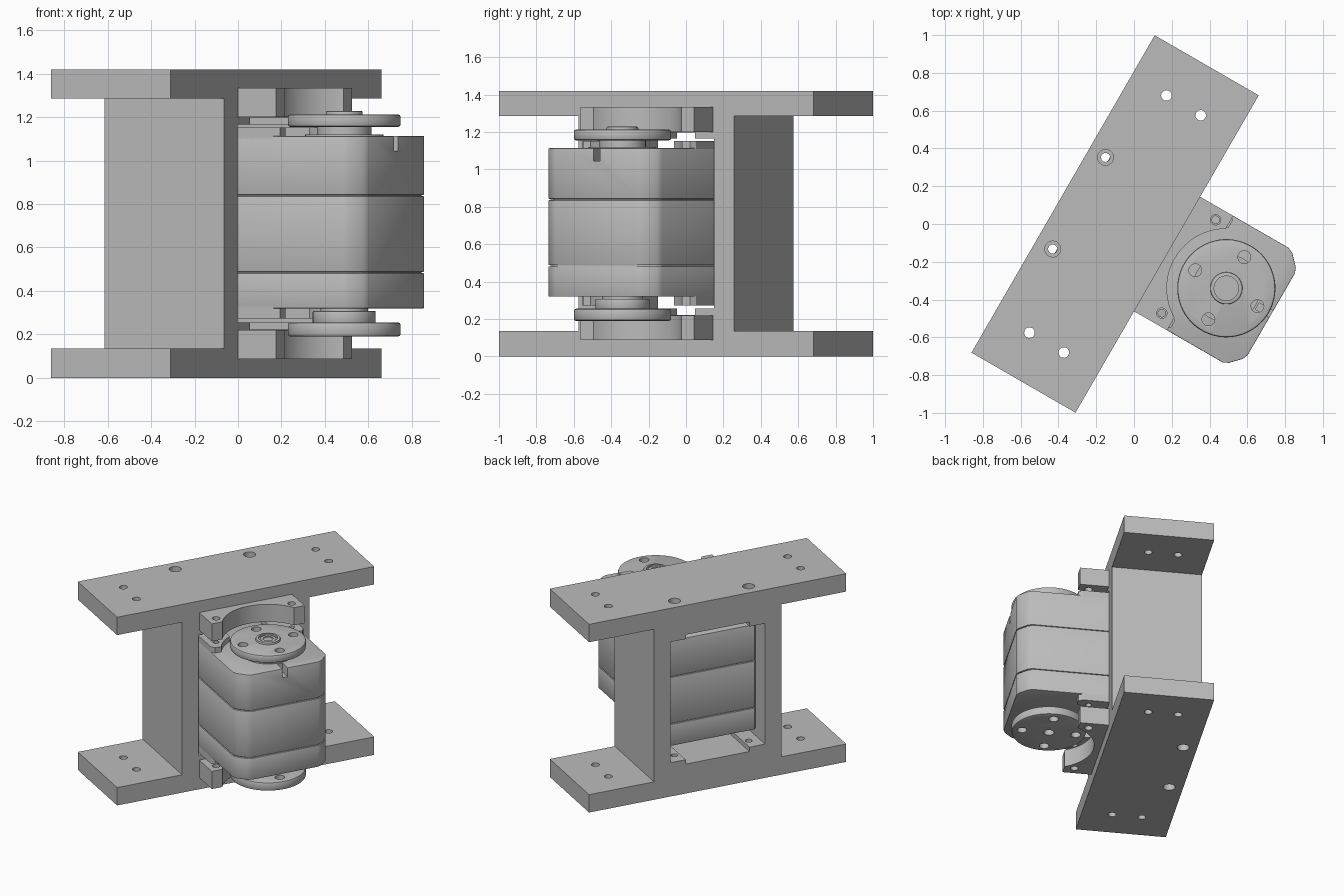
import bpy, bmesh, math
from mathutils import Matrix

cube = bpy.data.objects.get("Cube")
if cube:
    bpy.data.objects.remove(cube, do_unlink=True)

# One plain grey for the whole assembly
grey = bpy.data.materials.new("plain grey")
grey.use_nodes = True
colour = (0.5, 0.5, 0.5, 1)
grey.diffuse_color = colour
grey.node_tree.nodes["Principled BSDF"].inputs["Base Color"].default_value = colour

# The assembly is built square to the axes, then turned into place
PLACE = Matrix.Translation((-0.1, 0, 0)) @ Matrix.Rotation(math.radians(60), 4, 'Z')
AXIS_Y = -0.68          # motor shaft position
MID = 0.71              # mid height


def prism(name, outline, z0, z1, bevel=0):
    """Extrude an outline in the ground plane from z0 to z1."""
    bm = bmesh.new()
    face = bm.faces.new([bm.verts.new((x, y, z0)) for x, y in outline])
    up = bmesh.ops.extrude_face_region(bm, geom=[face])["geom"]
    verts = [v for v in up if isinstance(v, bmesh.types.BMVert)]
    bmesh.ops.translate(bm, verts=verts, vec=(0, 0, z1 - z0))
    bmesh.ops.recalc_face_normals(bm, faces=bm.faces)
    if bevel:
        rim = [e for e in bm.edges if abs(e.verts[0].co.z - e.verts[1].co.z) < 1e-6]
        bmesh.ops.bevel(bm, geom=rim, offset=bevel, segments=2, profile=0.5, affect='EDGES')
    mesh = bpy.data.meshes.new(name)
    bm.to_mesh(mesh)
    bm.free()
    mesh.materials.append(grey)
    obj = bpy.data.objects.new(name, mesh)
    bpy.context.collection.objects.link(obj)
    obj.matrix_world = PLACE
    return obj


def box(name, x0, x1, y0, y1, z0, z1):
    return prism(name, [(x0, y0), (x1, y0), (x1, y1), (x0, y1)], z0, z1)


def disc(name, x, y, r, z0, z1, sides=48, bevel=0):
    ring = [(x + r * math.cos(math.tau * i / sides), y + r * math.sin(math.tau * i / sides))
            for i in range(sides)]
    return prism(name, ring, z0, z1, bevel)


def cut(obj, cutters):
    """Subtract the cutters, bake the result and remove them."""
    for c in cutters:
        c.hide_render = True
        mod = obj.modifiers.new("cut", 'BOOLEAN')
        mod.object, mod.operation, mod.solver = c, 'DIFFERENCE', 'EXACT'
    bpy.context.view_layer.update()
    baked = bpy.data.meshes.new_from_object(
        obj.evaluated_get(bpy.context.evaluated_depsgraph_get()))
    obj.modifiers.clear()
    obj.data = baked
    for c in cutters:
        bpy.data.objects.remove(c, do_unlink=True)
    return obj


def smooth(obj):
    bpy.ops.object.select_all(action='DESELECT')
    obj.select_set(True)
    bpy.context.view_layer.objects.active = obj
    bpy.ops.object.shade_smooth_by_angle(angle=math.radians(32))


# Upright frame with the motor window and its shallow notches
web = box("frame_web", -0.48, 0.48, -0.318, 0.318, 0.135, 1.285)
cutters = [box("window", -0.357, 0.357, -0.4, 0.4, 0.255, 1.165),
           box("window_notch", -0.24, 0.24, -0.4, 0.4, 0.222, 1.198)]
for x in (-0.28, 0.28):
    cutters.append(disc("screw_bore", x, 0.22, 0.024, 0.1, 1.3, 20))
cut(web, cutters)

# Lower and upper plates with bolt holes and countersunk screw holes
for name, z0, outside in (("lower_plate", 0, 0), ("upper_plate", 1.285, 1.42)):
    plate = box(name, -0.97, 0.97, -0.318, 0.318, z0, z0 + 0.135)
    holes = []
    for x in (-1, 1):
        for y in (-0.105, 0.105):
            holes.append(disc("bolt_hole", 0.725 * x, y, 0.028, z0 - 0.1, z0 + 0.3, 20))
        holes.append(disc("screw_hole", 0.28 * x, 0.22, 0.024, z0 - 0.1, z0 + 0.3, 20))
        holes.append(disc("counterbore", 0.28 * x, 0.22, 0.042, outside - 0.05, outside + 0.05, 24))
    smooth(cut(plate, holes))

# Curved mounting brackets above and below the motor
for name, z0 in (("lower_bracket", 0.087), ("upper_bracket", 1.2)):
    bracket = box(name, -0.35, 0.35, -0.52, -0.31, z0, z0 + 0.133)
    holes = [disc("clearance", 0, AXIS_Y, 0.315, z0 - 0.1, z0 + 0.3, 64)]
    for x in (-0.285, 0.285):
        holes.append(disc("bolt_hole", x, -0.45, 0.027, z0 - 0.1, z0 + 0.3, 20))
    smooth(cut(bracket, holes))

# Motor case: three shells with thin seams around an inner core
half = [(0.335, 0.2), (0.35, 0.18), (0.35, -0.86), (0.335, -0.89),
        (0.28, -0.943), (0.25, -0.955)]
case = half[::-1] + [(-x, y) for x, y in half]
inset = [(x * 0.975, (y + 0.38) * 0.985 - 0.38) for x, y in case]
prism("motor_core", inset, 0.4, 1.0)
for name, z0, z1 in (("motor_base", 0.32, 0.482), ("motor_middle", 0.488, 0.836),
                     ("motor_cap", 0.842, 1.113)):
    shell = prism(name, case, z0, z1, 0.004)
    if name == "motor_cap":
        cut(shell, [box("cable_slot", -0.02, 0.02, -1.0, -0.87, 1.045, 1.2)])
    smooth(shell)

# Corner lugs of the motor, hollowed around the discs
for level, z0, z1 in (("lower", 0.272, 0.33), ("upper", 1.1, 1.153)):
    for side, s in (("right", -1), ("left", 1)):
        outline = [(0.16 * s, -0.22), (0.16 * s, -0.42), (0.24 * s, -0.53),
                   (0.33 * s, -0.53), (0.35 * s, -0.5), (0.35 * s, -0.22)]
        lug = prism(f"{level}_{side}_lug", outline, z0, z1)
        smooth(cut(lug, [disc("clearance", 0, AXIS_Y, 0.32, z0 - 0.1, z1 + 0.1, 64),
                         disc("lug_hole", 0.285 * s, -0.45, 0.02, z0 - 0.1, z1 + 0.1, 16)]))

# Output discs with four holes, shaft collars and end hubs
for name, z0, z1 in (("lower_disc", 0.19, 0.255), ("upper_disc", 1.155, 1.213)):
    horn = disc(name, 0, AXIS_Y, 0.26, z0, z1, 64, 0.012)
    holes = []
    for i in range(4):
        a = math.tau * i / 4
        holes.append(disc("disc_hole", 0.19 * math.cos(a), AXIS_Y + 0.19 * math.sin(a),
                          0.034, z0 - 0.1, z1 + 0.1, 20))
    if z0 < MID:
        holes.append(disc("centre_hole", 0, AXIS_Y, 0.036, z0 - 0.1, z0 + 0.04, 20))
    smooth(cut(horn, holes))
smooth(disc("lower_collar", 0, AXIS_Y, 0.145, 0.25, 0.308, 48, 0.006))
smooth(disc("lower_spline", 0, AXIS_Y, 0.11, 0.3, 0.325))
smooth(disc("upper_collar", 0, AXIS_Y, 0.125, 1.12, 1.16))
smooth(disc("upper_base_ring", 0, AXIS_Y, 0.18, 1.1, 1.121))
hub = disc("upper_hub", 0, AXIS_Y, 0.085, 1.2, 1.228, 40, 0.006)
smooth(cut(hub, [disc("hub_recess", 0, AXIS_Y, 0.065, 1.215, 1.3, 40)]))
cut(disc("hub_screw", 0, AXIS_Y, 0.055, 1.2, 1.222, 32),
    [disc("hex_socket", 0, AXIS_Y, 0.038, 1.205, 1.3, 6)])
